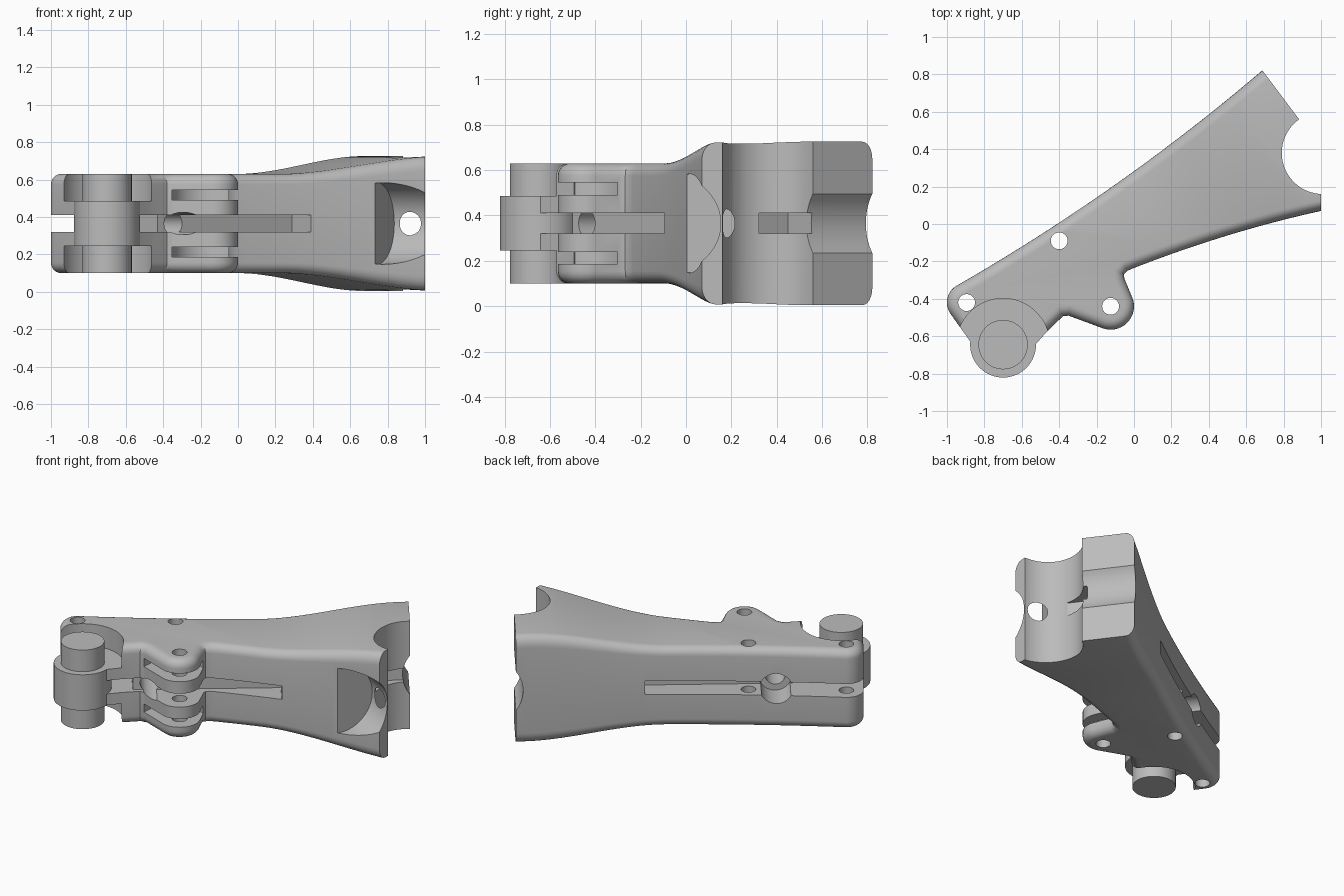
import bpy, bmesh, math
from mathutils import Vector, Matrix

if "Cube" in bpy.data.objects:
    bpy.data.objects.remove(bpy.data.objects["Cube"], do_unlink=True)

MID = 0.365                                # height of the symmetry plane
PIN = Vector((-0.40, -0.09))               # origin of the slanted arm frame
TILT = math.atan2(0.6, 0.8)
ARM = Matrix.Translation((PIN.x, PIN.y, MID)) @ Matrix.Rotation(TILT, 4, 'Z')

grey = bpy.data.materials.new("plain grey")
grey.use_nodes = True
grey.diffuse_color = (0.5, 0.5, 0.5, 1)
grey.node_tree.nodes["Principled BSDF"].inputs["Base Color"].default_value = (0.5, 0.5, 0.5, 1)


def finish(name, bm):
    bmesh.ops.recalc_face_normals(bm, faces=bm.faces[:])
    me = bpy.data.meshes.new(name)
    bm.to_mesh(me)
    bm.free()
    me.materials.append(grey)
    ob = bpy.data.objects.new(name, me)
    bpy.context.scene.collection.objects.link(ob)
    return ob


def cylinder(name, radius, depth, matrix):
    bm = bmesh.new()
    bmesh.ops.create_cone(bm, cap_ends=True, segments=64, radius1=radius,
                          radius2=radius, depth=depth, matrix=matrix)
    return finish(name, bm)


def upright(name, x, y, radius, z0=-1, z1=2):
    return cylinder(name, radius, z1 - z0, Matrix.Translation((x, y, (z0 + z1) / 2)))


def across(name, u, v0, v1, radius):
    """Cylinder lying across the arm."""
    m = ARM @ Matrix.Translation((u, (v0 + v1) / 2, 0)) @ Matrix.Rotation(math.pi / 2, 4, 'X')
    return cylinder(name, radius, v1 - v0, m)


def box(name, a, b, height, frame=ARM):
    bm = bmesh.new()
    size = Matrix.Diagonal((b[0] - a[0], b[1] - a[1], height, 1))
    centre = Matrix.Translation(((a[0] + b[0]) / 2, (a[1] + b[1]) / 2, 0))
    bmesh.ops.create_cube(bm, size=1, matrix=frame @ centre @ size)
    return finish(name, bm)


def boolean(target, tool, operation='DIFFERENCE'):
    mod = target.modifiers.new("cut", 'BOOLEAN')
    mod.operation, mod.solver, mod.object = operation, 'EXACT', tool
    bpy.context.view_layer.objects.active = target
    bpy.ops.object.modifier_apply(modifier=mod.name)
    bpy.data.objects.remove(tool, do_unlink=True)


def bezier(a, c, b, n=20):
    a, b, c = Vector(a), Vector(b), Vector(c)
    return [a * (1 - t) ** 2 + c * 2 * t * (1 - t) + b * t * t
            for t in (i / n for i in range(n + 1))]


def arc(x, y, r, a0, a1, n=14):
    angles = (math.radians(a0 + (a1 - a0) * i / n) for i in range(n + 1))
    return [Vector((x + r * math.cos(a), y + r * math.sin(a))) for a in angles]


# Arm outline, from the back edge round the wide end, the lug and the hub end
outline = bezier((-0.955, -0.334), (-0.07, 0.175), (0.69, 0.825))
outline += [Vector(p) for p in ((0.85, 0.955), (1.25, 0.5), (1.2, 0.125))]
outline += bezier((1.0, 0.07), (0.5, -0.04), (0.0, -0.235))
outline += [Vector(p) for p in ((-0.035, -0.25), (-0.053, -0.268), (-0.052, -0.29))]
outline += arc(-0.125, -0.44, 0.125, 18, -108)
outline += [Vector(p) for p in ((-0.35, -0.49), (-0.38, -0.493), (-0.47, -0.58), (-0.54, -0.66),
                                (-0.86, -0.65))]
outline += arc(-0.895, -0.42, 0.105, 214, 125)[:-1]

# Arm block with rounded rims
bm = bmesh.new()
base = bm.faces.new([bm.verts.new((p.x, p.y, MID - 0.265)) for p in outline])
ext = bmesh.ops.extrude_face_region(bm, geom=[base])
top = [g for g in ext["geom"] if isinstance(g, bmesh.types.BMVert)]
bmesh.ops.translate(bm, verts=top, vec=(0, 0, 0.53))
bmesh.ops.recalc_face_normals(bm, faces=bm.faces[:])
rims = [e for e in bm.edges if abs(e.verts[0].co.z - e.verts[1].co.z) < 1e-5]
bmesh.ops.bevel(bm, geom=rims, offset=0.055, segments=6, profile=0.5,
                affect='EDGES', clamp_overlap=False)

# Flare the thickness toward the wide end
axis = ARM.to_3x3() @ Vector((1, 0, 0))
start, stop, steps = 0.5, 1.35, 16
for i in range(steps + 1):
    u = start + (stop - start) * i / steps
    bmesh.ops.bisect_plane(bm, geom=bm.verts[:] + bm.edges[:] + bm.faces[:],
                           plane_co=ARM @ Vector((u, 0, 0)), plane_no=axis)
for v in bm.verts:
    t = ((v.co - ARM.translation).dot(axis) - start) / (stop - start)
    t = min(1, max(0, t))
    v.co.z = MID + (v.co.z - MID) * (1 + 0.36 * t * t * (3 - 2 * t))
arm = finish("arm_body", bm)

# Wide end: flat ends, hinge bowl, end groove, thumb pocket and cord slit
world = Matrix.Translation((0, 0, MID))
boolean(arm, box("end_trim", (1.416, -2), (2.2, 2), 3))
boolean(arm, box("tip_trim", (1.0, -1), (2, 0.4), 3, world))
boolean(arm, upright("hinge_bowl", 1.01, 0.38, 0.22))
boolean(arm, across("end_groove", 1.587, -1.5, 1.5, 0.215))
boolean(arm, box("cord_slit", (1.2, -0.39), (1.6, -0.226), 0.09))
lean = Matrix.Rotation(-0.43, 4, 'Z') @ Matrix.Rotation(math.pi / 2, 4, 'Y')
boolean(arm, cylinder("pocket", 0.218, 0.5,
                      Matrix.Translation((0.745 + 0.227, 0.03 - 0.104, MID)) @ lean))

# Hub end: recesses above and below the hub plate
for z0, z1 in ((MID + 0.12, 2), (-1, MID - 0.12)):
    boolean(arm, upright("hub_recess", -0.70, -0.648, 0.25, z0, z1))

# Lug grooves
for side in (-1, 1):
    z = MID + side * 0.1525
    boolean(arm, upright("lug_groove", -0.155, -0.47, 0.2, z - 0.0275, z + 0.0275))

# Middle slots: open at the hub end, then a back and a front pocket
for a, b in (((-1.2, -1), (-0.27, 1)), ((-0.3, -0.08), (0.63, 1)), ((-0.3, -1), (0.63, -0.31))):
    boolean(arm, box("slot", a, b, 0.09))

# Screw hole across the arm with a counterbore
boolean(arm, across("screw_hole", -0.166, -0.7, 0.6, 0.06))
boolean(arm, across("counterbore", -0.166, -0.1, 0.6, 0.1))

# Upright pin holes
for x, y in ((-0.40, -0.09), (-0.895, -0.42), (-0.125, -0.44)):
    boolean(arm, upright("pin_hole", x, y, 0.045))

# Hub and hinge pin
boolean(arm, upright("hub", -0.70, -0.645, 0.176, MID - 0.12, MID + 0.12), 'UNION')
boolean(arm, upright("hinge_pin", -0.70, -0.645, 0.132, MID - 0.265, MID + 0.265), 'UNION')

bpy.ops.object.select_all(action='DESELECT')
arm.select_set(True)
bpy.context.view_layer.objects.active = arm
bpy.ops.object.shade_smooth_by_angle(angle=math.radians(30))
